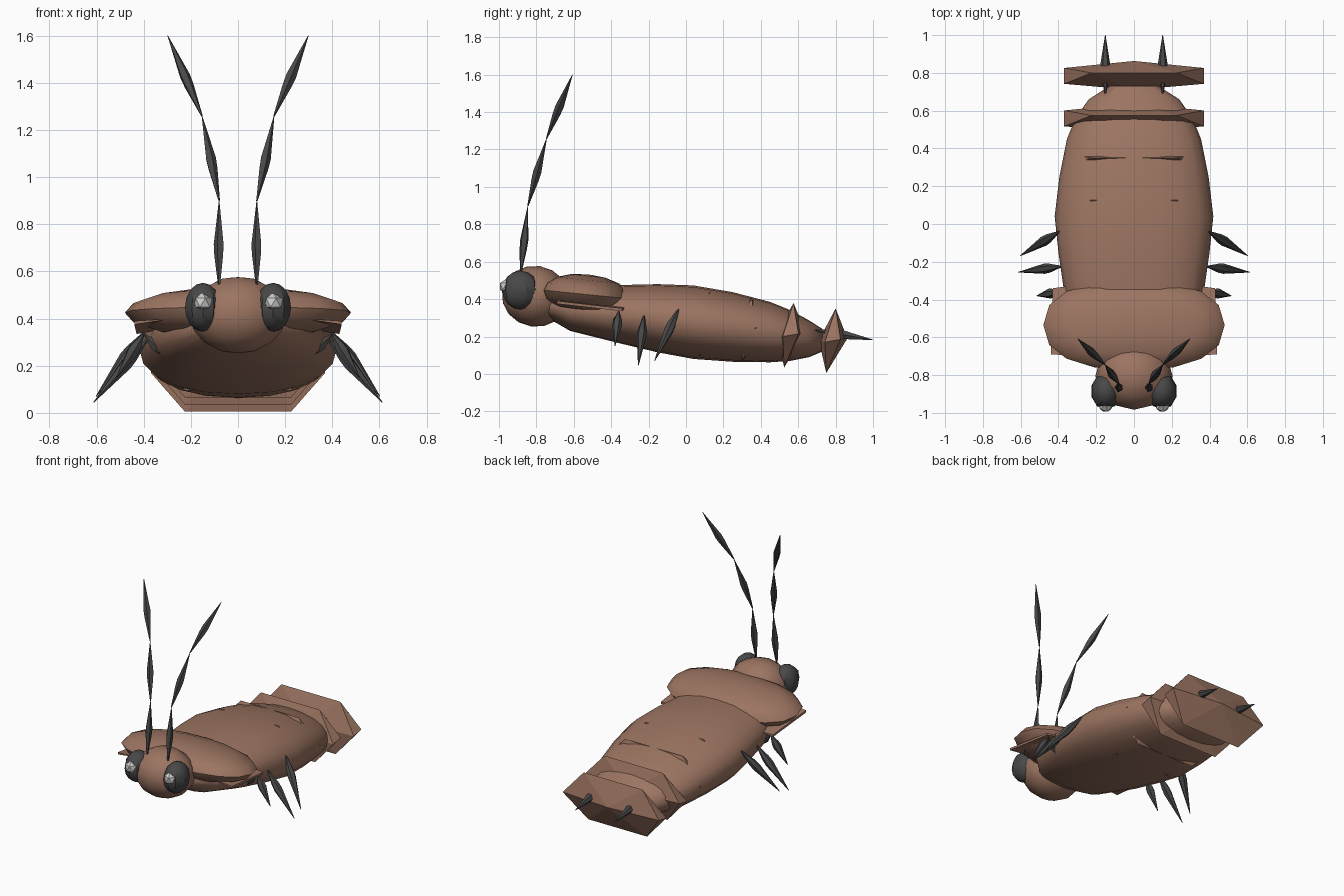
import bpy, bmesh, math
from mathutils import Vector

if "Cube" in bpy.data.objects:
    bpy.data.objects.remove(bpy.data.objects["Cube"])


def material(name, rgb):
    m = bpy.data.materials.new(name)
    m.diffuse_color = (*rgb, 1)
    m.use_nodes = True
    m.node_tree.nodes["Principled BSDF"].inputs["Base Color"].default_value = m.diffuse_color
    return m


BROWN = material("shell_brown", (0.33, 0.175, 0.12))
DARK = material("dark_grey", (0.065, 0.065, 0.065))
GLINT = material("light_grey", (0.62, 0.62, 0.60))


def finish(name, bm, mat, smooth=None):
    bmesh.ops.recalc_face_normals(bm, faces=bm.faces[:])
    me = bpy.data.meshes.new(name)
    bm.to_mesh(me)
    bm.free()
    me.materials.append(mat)
    ob = bpy.data.objects.new(name, me)
    bpy.context.collection.objects.link(ob)
    if smooth:
        bpy.ops.object.select_all(action='DESELECT')
        ob.select_set(True)
        bpy.context.view_layer.objects.active = ob
        bpy.ops.object.shade_smooth_by_angle(angle=math.radians(smooth))
    return ob


def skin(bm, rings):
    for a, b in zip(rings, rings[1:]):
        for i in range(len(a)):
            j = (i + 1) % len(a)
            bm.faces.new((a[i], a[j], b[j], b[i]))
    bm.faces.new(rings[0])
    bm.faces.new(rings[-1])


def spow(v, p):
    return math.copysign(abs(v) ** p, v)


def spindle(name, points, radius, mat=DARK, peak=0.5, sides=6):
    """Chain of pointed segments through the given points."""
    bm = bmesh.new()
    for p, q in zip(points, points[1:]):
        p, q = Vector(p), Vector(q)
        rot = (q - p).to_track_quat('Z', 'Y')
        rings = []
        for t, r in ((0, 0.15), (peak - 0.12, 0.9), (peak, 1), (1, 0.06)):
            c = p.lerp(q, t)
            rings.append([bm.verts.new(c + rot @ Vector((
                r * radius * math.cos(2 * math.pi * i / sides),
                r * radius * math.sin(2 * math.pi * i / sides), 0)))
                for i in range(sides)])
        skin(bm, rings)
    return finish(name, bm, mat, 30)


def hull(name, pts, mat):
    bm = bmesh.new()
    for p in pts:
        bm.verts.new(p)
    bmesh.ops.convex_hull(bm, input=bm.verts[:])
    return finish(name, bm, mat)


def ball(name, loc, scale, mat, seg, rings, tilt=0, square=1.0, smooth=40):
    """Ellipsoid; square below 1 fills out the plan outline."""
    bm = bmesh.new()
    bmesh.ops.create_uvsphere(bm, u_segments=seg, v_segments=rings, radius=1)
    for v in bm.verts:
        r = math.hypot(v.co.x, v.co.y)
        if r > 1e-5:
            v.co.x, v.co.y = (r * spow(c / r, square) for c in v.co.xy)
        x, y, z = (a * b for a, b in zip(v.co, scale))
        v.co = (x + loc[0],
                y * math.cos(tilt) - z * math.sin(tilt) + loc[1],
                y * math.sin(tilt) + z * math.cos(tilt) + loc[2])
    return finish(name, bm, mat, smooth)


# Body: y, half width, bottom, top
bm = bmesh.new()
rings = []
for y, w, lo, hi in ((-0.74, 0.16, 0.30, 0.42), (-0.62, 0.28, 0.23, 0.45),
                     (-0.36, 0.37, 0.165, 0.475), (-0.15, 0.40, 0.115, 0.48),
                     (0.04, 0.42, 0.08, 0.473), (0.25, 0.395, 0.065, 0.437),
                     (0.45, 0.355, 0.062, 0.385), (0.56, 0.31, 0.07, 0.34),
                     (0.66, 0.24, 0.09, 0.285), (0.73, 0.13, 0.12, 0.24)):
    ring = []
    for i in range(20):
        a = 2 * math.pi * i / 20
        ring.append(bm.verts.new((w * spow(math.cos(a), 0.9), y,
                                  (lo + hi) / 2 + (hi - lo) / 2 * spow(math.sin(a), 0.9))))
    rings.append(ring)
skin(bm, rings)
finish("body", bm, BROWN, 40)

# Four evenly spaced abdomen plates, mostly sunk in the body except at the tail
for k in range(4):
    y, z = 0.80 - 0.225 * k, 0.03 * k
    pts = [(0, y + 0.063, 0.19 + z), (0, y - 0.09, 0.18 + z)]
    for s in (-1, 1):
        pts += [(s * 0.225, y, 0.35 + z), (s * 0.225, y - 0.05, 0.005 + z),
                (s * 0.37, y - 0.058, 0.17 + z), (s * 0.37, y + 0.026, 0.185 + z)]
    hull("abdomen_plate", pts, BROWN)

# Neck shield and its side flanges
ball("neck_shield", (0, -0.535, 0.425), (0.48, 0.24, 0.108), BROWN, 16, 8, -0.1, 0.85)
for s in (-1, 1):
    hull("shield_flange", [(s * 0.44, -0.69, 0.375), (s * 0.43, -0.34, 0.335),
                           (s * 0.28, -0.70, 0.40), (s * 0.28, -0.32, 0.36),
                           (s * 0.44, -0.69, 0.39), (s * 0.43, -0.34, 0.35)], BROWN)

# Head
ball("head", (0, -0.805, 0.415), (0.205, 0.18, 0.163), BROWN, 12, 8, -0.15)

for s in (-1, 1):
    # Eyes with faceted glints
    ball("eye", (s * 0.149, -0.885, 0.448), (0.08, 0.098, 0.104), DARK, 10, 8, smooth=30)
    bm = bmesh.new()
    bmesh.ops.create_icosphere(bm, subdivisions=1, radius=0.042)
    bmesh.ops.translate(bm, verts=bm.verts[:], vec=(s * 0.15, -0.958, 0.468))
    finish("eye_glint", bm, GLINT)

    # Antennae
    spindle("antenna", [(s * 0.08, -0.885, 0.53), (s * 0.08, -0.845, 0.90),
                        (s * 0.153, -0.745, 1.26), (s * 0.298, -0.607, 1.60)], 0.023, sides=5)

    # Legs: hip, knee, foot
    for hip, knee, foot in (((0.30, -0.37, 0.24), (0.40, -0.36, 0.335), (0.515, -0.38, 0.15)),
                            ((0.28, -0.22, 0.25), (0.385, -0.225, 0.31), (0.612, -0.255, 0.045)),
                            ((0.30, -0.02, 0.27), (0.395, -0.04, 0.345), (0.602, -0.168, 0.07))):
        pts = [(s * x, y, z) for x, y, z in (hip, knee, foot)]
        spindle("upper_leg", pts[:2], 0.026)
        spindle("lower_leg", pts[1:], 0.027, peak=0.4)

    # Tail prongs
    spindle("tail_prong", [(s * 0.152, 0.69, 0.235), (s * 0.152, 1.0, 0.182)], 0.026, peak=0.5)
